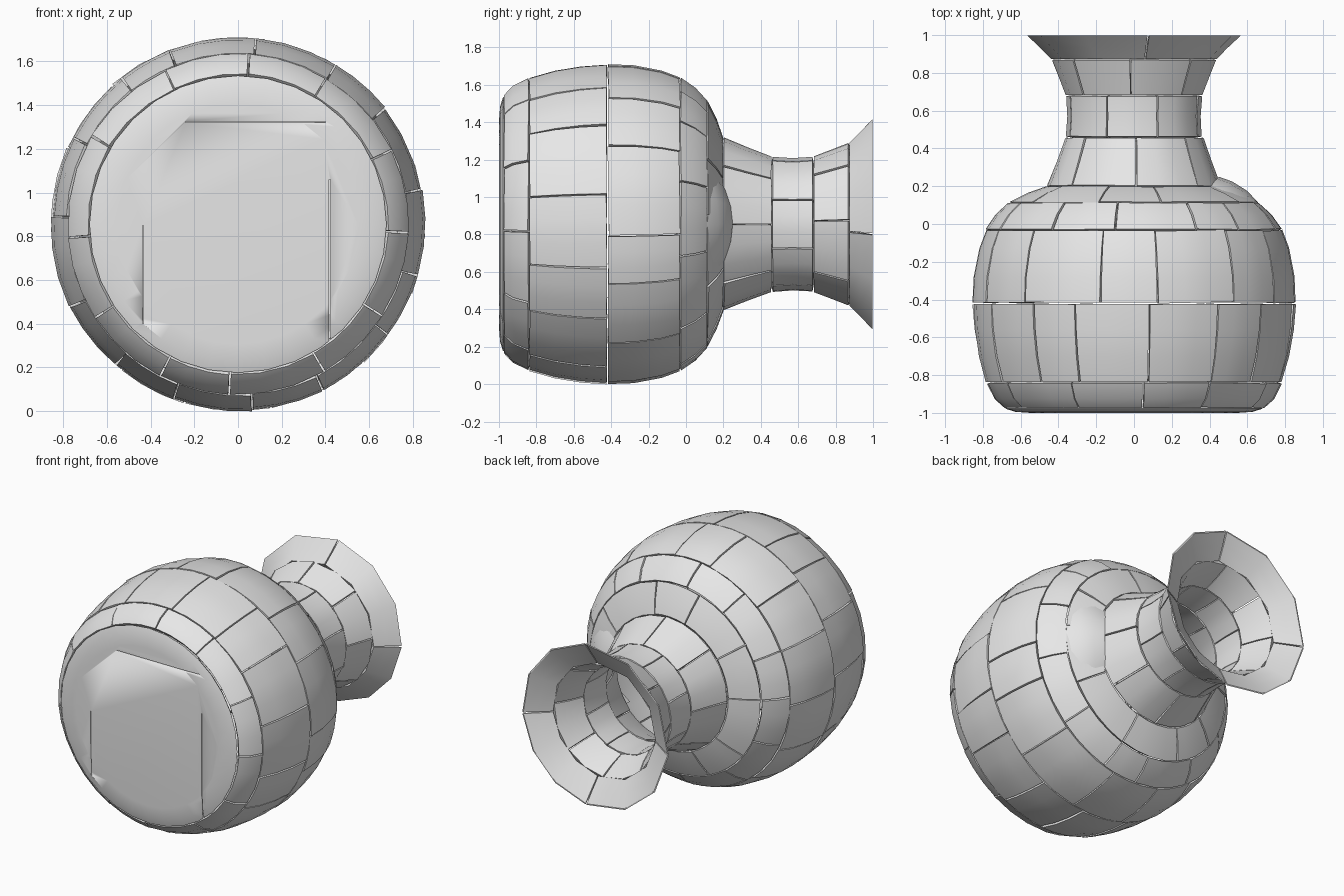
import bpy, bmesh, math, random
from mathutils import Vector, Matrix

if "Cube" in bpy.data.objects:
    bpy.data.objects.remove(bpy.data.objects["Cube"])

random.seed(4)
ZC = 0.855          # height of the vase axis, which runs along y
GAP = 0.004

stone = bpy.data.materials.new("grey_stone")
stone.diffuse_color = (0.8, 0.8, 0.8, 1)
stone.use_nodes = True
stone.node_tree.nodes["Principled BSDF"].inputs["Base Color"].default_value = stone.diffuse_color

# Outer profile: (radius, y, wall thickness)
PROFILE = [
    (.685, -.975, .05), (.74, -.925, .05), (.782, -.84, .05),
    (.822, -.70, .05), (.845, -.56, .05), (.855, -.42, .05),
    (.85, -.28, .05), (.822, -.13, .05), (.785, -.03, .05),
    (.73, .05, .05), (.66, .115, .05),
    (.56, .165, .05), (.462, .20, .05),
    (.41, .33, .06), (.362, .46, .06),
    (.355, .57, .06), (.362, .68, .06),
    (.40, .78, .06), (.435, .87, .05),
    (.50, .935, .025), (.57, 1.0, .012)]


def inner_profile():
    out = []
    for i, (r, y, t) in enumerate(PROFILE):
        a, b = PROFILE[max(i - 1, 0)], PROFILE[min(i + 1, len(PROFILE) - 1)]
        n = Vector((b[1] - a[1], a[0] - b[0])).normalized()
        out.append(Vector((r - n.x * t, min(y - n.y * t, 1.0))))
    return out


OUTER = [Vector(p[:2]) for p in PROFILE]
INNER = inner_profile()


def trim(pts):
    """Shorten a profile piece at both ends to leave a seam."""
    pts = [p.copy() for p in pts]
    a = (pts[1] - pts[0]).normalized() * GAP
    b = (pts[-2] - pts[-1]).normalized() * GAP
    pts[0] += a
    pts[-1] += b
    return pts


def finish(bm, name, smooth=30):
    bmesh.ops.recalc_face_normals(bm, faces=bm.faces)
    me = bpy.data.meshes.new(name)
    bm.to_mesh(me)
    bm.free()
    me.materials.append(stone)
    ob = bpy.data.objects.new(name, me)
    bpy.context.collection.objects.link(ob)
    bpy.ops.object.select_all(action='DESELECT')
    ob.select_set(True)
    bpy.context.view_layer.objects.active = ob
    bpy.ops.object.shade_smooth_by_angle(angle=math.radians(smooth))
    return ob


def brick(bm, outer, inner, a0, a1, segs, tilt=0.0, lift=0.0):
    """Closed curved brick between two angles around the axis."""
    loop = outer + inner[::-1]
    rings = []
    for s in range(segs + 1):
        a = a0 + (a1 - a0) * s / segs
        bulge = lift * (math.sin(math.pi * s / segs) - 1)
        rings.append([bm.verts.new((p.x * math.cos(a), p.y + bulge,
                                    ZC + p.x * math.sin(a))) for p in loop])
    n = len(loop)
    for s in range(segs):
        for i in range(n):
            j = (i + 1) % n
            bm.faces.new((rings[s][i], rings[s][j], rings[s + 1][j], rings[s + 1][i]))
    h = len(outer)
    for ring in (rings[0], rings[-1]):       # brick ends
        for i in range(h - 1):
            bm.faces.new((ring[i], ring[i + 1], ring[n - 2 - i], ring[n - 1 - i]))
    if tilt:
        verts = [v for ring in rings for v in ring]
        c = sum((v.co for v in verts), Vector()) / len(verts)
        axis = Vector([random.uniform(-1, 1) for _ in range(3)]).normalized()
        rot = Matrix.Rotation(random.uniform(-tilt, tilt), 3, axis)
        bmesh.ops.rotate(bm, verts=verts, cent=c, matrix=rot)


def course(name, first, last, count, phase, segs, tilt, jitter=0.18):
    """One ring of bricks with slightly uneven seams."""
    bm = bmesh.new()
    outer, inner = trim(OUTER[first:last + 1]), trim(INNER[first:last + 1])
    step = 2 * math.pi / count
    seams = [(k + phase + random.uniform(-jitter, jitter)) * step for k in range(count)]
    seams.append(seams[0] + 2 * math.pi)
    g = GAP / outer[len(outer) // 2].x
    for a0, a1 in zip(seams, seams[1:]):
        brick(bm, outer, inner, a0 + g, a1 - g, segs, tilt)
    finish(bm, name)


# Body, shoulder, neck and rim courses
T = math.radians(1.6)
course("foot_bricks", 0, 2, 12, 0.0, 3, T)
course("lower_belly_bricks", 2, 5, 15, 0.5, 3, T)
course("upper_belly_bricks", 5, 8, 14, 0.0, 3, T)
course("upper_body_bricks", 8, 10, 13, 0.5, 3, T)
course("shoulder_bricks", 10, 12, 10, 0.0, 4, T)
course("neck_base_bricks", 12, 14, 8, 0.0, 3, T, 0.06)
course("neck_bricks", 14, 16, 8, 0.5, 3, T, 0.06)
course("neck_top_bricks", 16, 18, 8, 0.0, 2, T, 0.06)
course("rim_flange", 18, 20, 4, 0.0, 3, 0, 0.1)

# Loose shard lifted off the shoulder
bm = bmesh.new()
shard = [Vector(p) for p in ((.66, .11), (.60, .175), (.52, .225), (.45, .25))]
brick(bm, shard, [p + Vector((-.02, -.05)) for p in shard],
      -math.radians(36), math.radians(36), 6, lift=.08)
finish(bm, "shoulder_shard")

# Flat base with a softly rounded edge
bm = bmesh.new()
N = 32
rings = []
for r, y in ((.55, -1), (.63, -.994), (.68, -.978), (.64, -.93)):
    rings.append([bm.verts.new((r * math.cos(2 * math.pi * k / N), y,
                                ZC + r * math.sin(2 * math.pi * k / N))) for k in range(N)])
for a, b in zip(rings, rings[1:]):
    for k in range(N):
        m = (k + 1) % N
        bm.faces.new((a[k], a[m], b[m], b[k]))
bm.faces.new(rings[0])
bm.faces.new(rings[-1])
base = finish(bm, "base")

# Narrow cracks cut into the base: (x0, x1, z0, z1)
bm = bmesh.new()
for x0, x1, z0, z1 in ((-.438, -.432, .40, .85), (.417, .423, .30, 1.06),
                       (-.24, .40, 1.32, 1.326)):
    m = Matrix.Translation(((x0 + x1) / 2, -1, (z0 + z1) / 2)) @ \
        Matrix.Diagonal((x1 - x0, .06, z1 - z0, 1))
    bmesh.ops.create_cube(bm, size=1, matrix=m)
cutter = finish(bm, "crack_cutter")
cutter.hide_render = True
cutter.hide_set(True)
cut = base.modifiers.new("cracks", 'BOOLEAN')
cut.operation = 'DIFFERENCE'
cut.solver = 'EXACT'
cut.object = cutter
